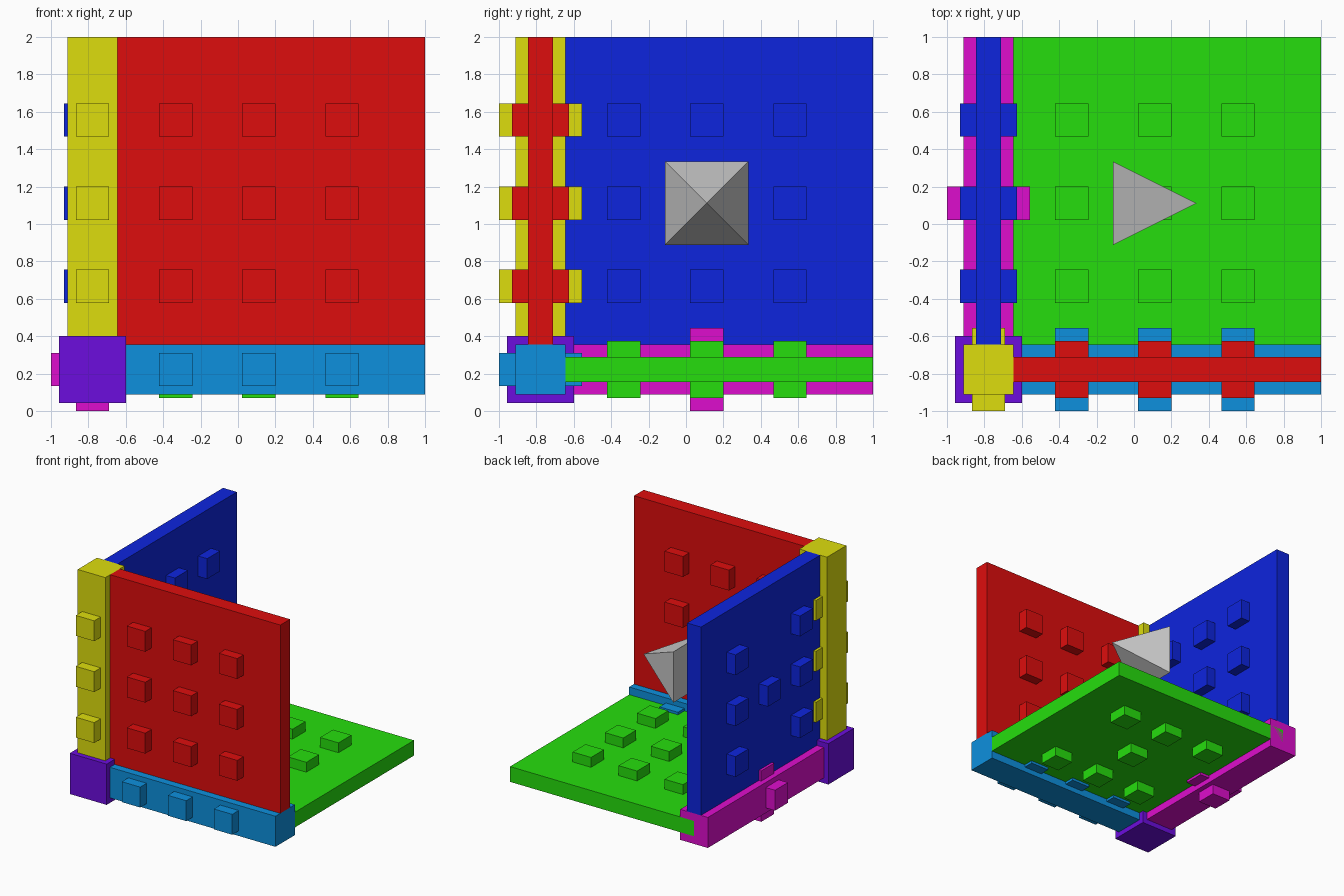
import bpy, bmesh
from mathutils import Vector

if "Cube" in bpy.data.objects:
    bpy.data.objects.remove(bpy.data.objects["Cube"])

U = 4 / 9                                # grid spacing
C = Vector((-1 + U / 2, -1 + U / 2, U / 2))   # corner joint centre
PLATE, BEAM, STUD = 0.0667, 0.1333, 0.0889    # half thicknesses
FAR = 4 * U                              # joint centre to far edge
STEPS = [U, 2 * U, 3 * U]                # stud positions


def box(bm, lo, hi):
    """Box between two corners, measured from the joint centre."""
    v = [bm.verts.new(C + Vector((x, y, z)))
         for x in (lo[0], hi[0]) for y in (lo[1], hi[1]) for z in (lo[2], hi[2])]
    for f in ((0, 1, 3, 2), (4, 6, 7, 5), (0, 4, 5, 1), (2, 3, 7, 6), (0, 2, 6, 4), (1, 5, 7, 3)):
        bm.faces.new([v[i] for i in f])


def finish(bm, name, colour=None):
    bmesh.ops.recalc_face_normals(bm, faces=bm.faces)
    me = bpy.data.meshes.new(name)
    bm.to_mesh(me)
    bm.free()
    ob = bpy.data.objects.new(name, me)
    bpy.context.collection.objects.link(ob)
    if colour:
        mat = bpy.data.materials.new(name + "_colour")
        mat.diffuse_color = (*colour, 1)
        mat.use_nodes = True
        mat.node_tree.nodes["Principled BSDF"].inputs["Base Color"].default_value = mat.diffuse_color
        me.materials.append(mat)


def plate(name, normal, colour, start=None, one_sided=()):
    """Square plate with a 3 x 3 grid of studs; one_sided cells lack the outer stud."""
    a, b = [i for i in range(3) if i != normal]
    bm = bmesh.new()
    lo, hi = [BEAM] * 3, [FAR + U / 4 - U / 4 + 0.0] * 3
    hi = [FAR] * 3
    lo[normal], hi[normal] = -PLATE, PLATE
    if start is not None:
        lo[0] = start
    box(bm, lo, hi)
    for i, p in enumerate(STEPS):
        for j, q in enumerate(STEPS):
            lo, hi = [0] * 3, [0] * 3
            lo[a], hi[a] = p - STUD, p + STUD
            lo[b], hi[b] = q - STUD, q + STUD
            lo[normal], hi[normal] = -0.153, 0.153
            if (i, j) in one_sided:
                lo[normal] = 0
            box(bm, lo, hi)
    finish(bm, name, colour)


def beam(name, axis, colour, positions, stud_axes):
    """Square beam with cross studs poking out along stud_axes."""
    bm = bmesh.new()
    lo, hi = [-BEAM] * 3, [BEAM] * 3
    lo[axis], hi[axis] = BEAM, FAR
    box(bm, lo, hi)
    for p in positions:
        for s in stud_axes:
            lo, hi = [-STUD] * 3, [STUD] * 3
            lo[axis], hi[axis] = p - STUD, p + STUD
            lo[s], hi[s] = -U / 2, U / 2
            box(bm, lo, hi)
    finish(bm, name, colour)


# Three plates
plate("front_plate", 1, (0.73, 0.004, 0.004))
plate("side_plate", 0, (0.004, 0.018, 0.73), one_sided=((1, 0), (1, 2)))
plate("floor_plate", 2, (0.019, 0.73, 0.004), start=0, one_sided=((0, 1), (2, 1)))

# Three edge beams
beam("upright_beam", 2, (0.73, 0.73, 0.004), STEPS, (1,))
beam("front_beam", 0, (0.004, 0.28, 0.73), STEPS, (1,))
beam("side_beam", 1, (0.73, 0.004, 0.61), STEPS[1:2], (0, 2))

# Corner joint
bm = bmesh.new()
box(bm, [-0.178] * 3, [0.178] * 3)
finish(bm, "corner_joint", (0.15, 0.004, 0.73))

# Floating pyramid pointing along +x
bm = bmesh.new()
m, h = Vector((U / 4, U / 4, 2.5 * U)), U / 2
base = [bm.verts.new(m + Vector((-h, y * h, z * h))) for y, z in ((-1, -1), (1, -1), (1, 1), (-1, 1))]
tip = bm.verts.new(m + Vector((h, 0, 0)))
bm.faces.new(base)
for k in range(4):
    bm.faces.new((base[k], base[(k + 1) % 4], tip))
finish(bm, "pyramid")
